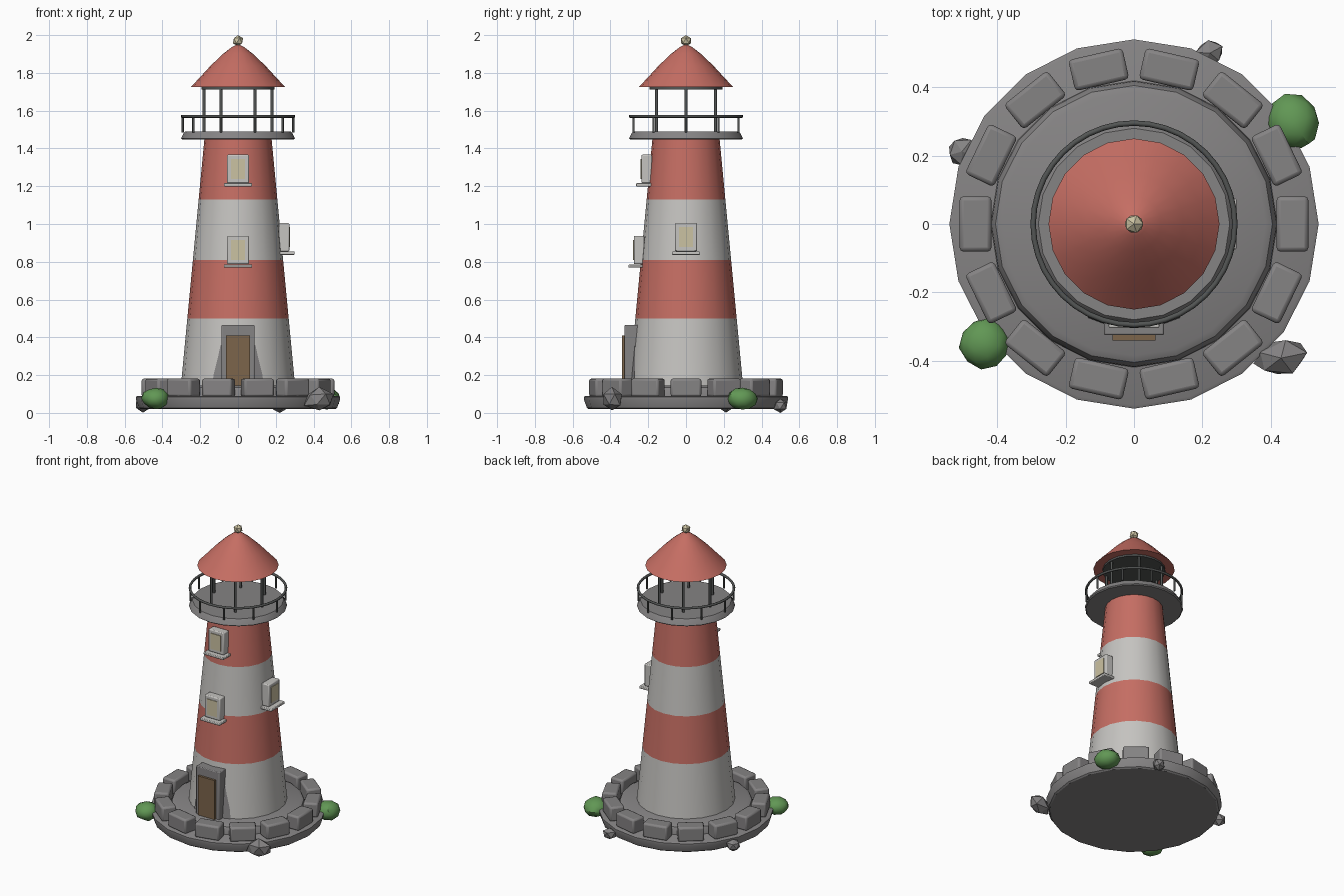
import bpy, bmesh, math, random
from mathutils import Vector, Matrix

if "Cube" in bpy.data.objects:
    bpy.data.objects.remove(bpy.data.objects["Cube"])

random.seed(4)
SIDES = 20


def material(name, color):
    m = bpy.data.materials.new(name)
    m.diffuse_color = (*color, 1)
    m.use_nodes = True
    m.node_tree.nodes["Principled BSDF"].inputs["Base Color"].default_value = m.diffuse_color
    return m


STONE = material("stone grey", (0.235, 0.228, 0.230))
WHITE = material("off white", (0.56, 0.55, 0.53))
RED = material("brick red", (0.56, 0.155, 0.125))
METAL = material("dark metal", (0.085, 0.09, 0.088))
GLASS = material("pale yellow", (0.60, 0.54, 0.36))
WOOD = material("brown wood", (0.20, 0.13, 0.07))
LEAF = material("leaf green", (0.12, 0.31, 0.09))


def finish(name, bm, mats, smooth=None, bevel=0):
    bmesh.ops.recalc_face_normals(bm, faces=bm.faces)
    me = bpy.data.meshes.new(name)
    bm.to_mesh(me)
    bm.free()
    ob = bpy.data.objects.new(name, me)
    bpy.context.collection.objects.link(ob)
    for m in mats:
        me.materials.append(m)
    if bevel:
        mod = ob.modifiers.new("bevel", 'BEVEL')
        mod.width, mod.segments = bevel, 2
    if smooth:
        bpy.ops.object.select_all(action='DESELECT')
        ob.select_set(True)
        bpy.context.view_layer.objects.active = ob
        bpy.ops.object.shade_smooth_by_angle(angle=math.radians(smooth))
    return ob


def lathe(name, profile, mats, rule=None, sides=SIDES, smooth=35):
    """Spin (radius, z) points around the z axis and cap both ends."""
    bm = bmesh.new()
    rings = []
    for r, z in profile:
        rings.append([bm.verts.new((r * math.cos(a), r * math.sin(a), z))
                      for a in (math.tau * i / sides for i in range(sides))])
    for k in range(len(rings) - 1):
        lo, hi = rings[k], rings[k + 1]
        for i in range(sides):
            j = (i + 1) % sides
            f = bm.faces.new((lo[i], lo[j], hi[j], hi[i]))
            f.material_index = rule(k) if rule else 0
    bm.faces.new(rings[0])
    bm.faces.new(rings[-1])
    return finish(name, bm, mats, smooth)


def box(name, x, y, z, mat, turn=0, bevel=0.0):
    """Box from (min, max) ranges, then turned about the z axis."""
    bm = bmesh.new()
    size = [b - a for a, b in (x, y, z)]
    mid = [(a + b) / 2 for a, b in (x, y, z)]
    bmesh.ops.create_cube(bm, size=1, matrix=Matrix.Rotation(turn, 4, 'Z')
                          @ Matrix.Translation(mid) @ Matrix.Diagonal((*size, 1)))
    return finish(name, bm, [mat], 35 if bevel else None, bevel)


def post(name, r, angle, z0, z1, thick):
    bm = bmesh.new()
    loc = (r * math.cos(angle), r * math.sin(angle), (z0 + z1) / 2)
    bmesh.ops.create_cone(bm, cap_ends=True, segments=8, radius1=thick, radius2=thick,
                          depth=z1 - z0, matrix=Matrix.Translation(loc))
    finish(name, bm, [METAL], 50)


def blob(name, loc, size, mat, sub, jitter, turn=0, smooth=None):
    """Jittered icosphere for rocks, bushes and the finial."""
    bm = bmesh.new()
    bmesh.ops.create_icosphere(bm, subdivisions=sub, radius=1)
    for v in bm.verts:
        v.co *= 1 + random.uniform(-jitter, jitter)
    bm.transform(Matrix.Translation(loc) @ Matrix.Rotation(turn, 4, 'Z')
                 @ Matrix.Diagonal((*size, 1)))
    for v in bm.verts:
        v.co.z = max(v.co.z, 0)
    finish(name, bm, [mat], smooth)


def tower_radius(z):
    return 0.316 - 0.0953 * z


# Foundation disc and inner plinth
lathe("foundation", [(0.515, 0.02), (0.525, 0.027), (0.54, 0.07), (0.54, 0.085), (0.53, 0.09)], [STONE])
lathe("plinth", [(0.42, 0.08), (0.417, 0.11), (0.405, 0.135), (0.385, 0.145)], [STONE])

# Ring of stone blocks
for i in range(14):
    box("rim_block", (0.417, 0.51), (-0.081, 0.081), (0.085, 0.182), STONE,
        math.tau * i / 14, 0.012)

# Striped tower
levels = [0.14, 0.50, 0.81, 1.13, 1.455]
lathe("tower", [(tower_radius(z), z) for z in levels], [WHITE, RED], lambda k: k % 2)

# Gallery floor, railing and posts
lathe("gallery", [(0.295, 1.447), (0.302, 1.453), (0.287, 1.482), (0.28, 1.49)], [STONE])
bpy.ops.mesh.primitive_torus_add(major_radius=0.295, minor_radius=0.008, major_segments=40,
                                 minor_segments=8, location=(0, 0, 1.57))
rail = bpy.context.object
rail.name = "gallery_rail"
rail.data.materials.append(METAL)
bpy.ops.object.shade_smooth_by_angle(angle=math.radians(50))
for i in range(10):
    post("rail_post", 0.292, math.tau * i / 10, 1.485, 1.57, 0.006)

# Open lantern room
for i in range(6):
    post("lantern_post", 0.18, math.tau * i / 6, 1.485, 1.725, 0.008)
lathe("lantern_ceiling", [(0.193, 1.713), (0.193, 1.726)], [METAL])

# Roof and finial
lathe("roof", [(0.25, 1.725), (0.20, 1.778), (0.145, 1.838), (0.08, 1.90),
               (0.035, 1.935), (0.01, 1.948)], [RED])
blob("finial", (0, 0, 1.97), (0.03, 0.03, 0.03), GLASS, 1, 0)


# Windows, each with frame, pane and sill; front is at turn 0
def window(z, depth, turn):
    box("window_frame", (-0.058, 0.058), (-depth, 0.055 - depth), (z, z + 0.15), WHITE, turn, 0.006)
    box("window_pane", (-0.037, 0.037), (-depth - 0.004, 0.01 - depth), (z + 0.022, z + 0.128), GLASS, turn)
    box("window_sill", (-0.074, 0.074), (-depth - 0.028, 0.055 - depth), (z - 0.018, z - 0.001), WHITE, turn, 0.004)


window(1.217, 0.236, 0)
window(0.787, 0.276, 0)
window(0.855, 0.272, math.pi / 2)

# Door and surround
box("door_frame", (-0.088, 0.088), (-0.325, -0.25), (0.14, 0.465), STONE, 0, 0.005)
box("door", (-0.063, 0.063), (-0.34, -0.30), (0.14, 0.41), WOOD)

# Thin stone facing hugging the tower on both sides of the door
bm = bmesh.new()
for s in (-1, 1):
    rows = []
    for x, z in ((0.135, 0.14), (0.13, 0.20), (0.105, 0.30), (0.092, 0.36)):
        r = tower_radius(z) + 0.003
        rows.append([bm.verts.new((s * px, -math.sqrt(r * r - px * px), z)) for px in (0.08, x)])
    for a, b in zip(rows, rows[1:]):
        f = bm.faces.new((a[0], a[1], b[1], b[0]))
bmesh.ops.solidify(bm, geom=bm.faces[:], thickness=0.008)
finish("door_facing", bm, [STONE])

# Rocks and bushes around the foot
blob("rock", (0.43, -0.392, 0.07), (0.082, 0.055, 0.062), STONE, 1, 0.14, 0.2)
blob("rock", (0.222, 0.50, 0.037), (0.046, 0.038, 0.04), STONE, 1, 0.12, 0.5)
blob("rock", (-0.503, 0.212, 0.045), (0.045, 0.045, 0.04), STONE, 1, 0.12, 0.9)
blob("bush", (0.467, 0.298, 0.075), (0.076, 0.082, 0.06), LEAF, 2, 0.06, 0.3, 35)
blob("bush", (-0.435, -0.35, 0.077), (0.074, 0.074, 0.058), LEAF, 2, 0.06, 1.1, 35)
